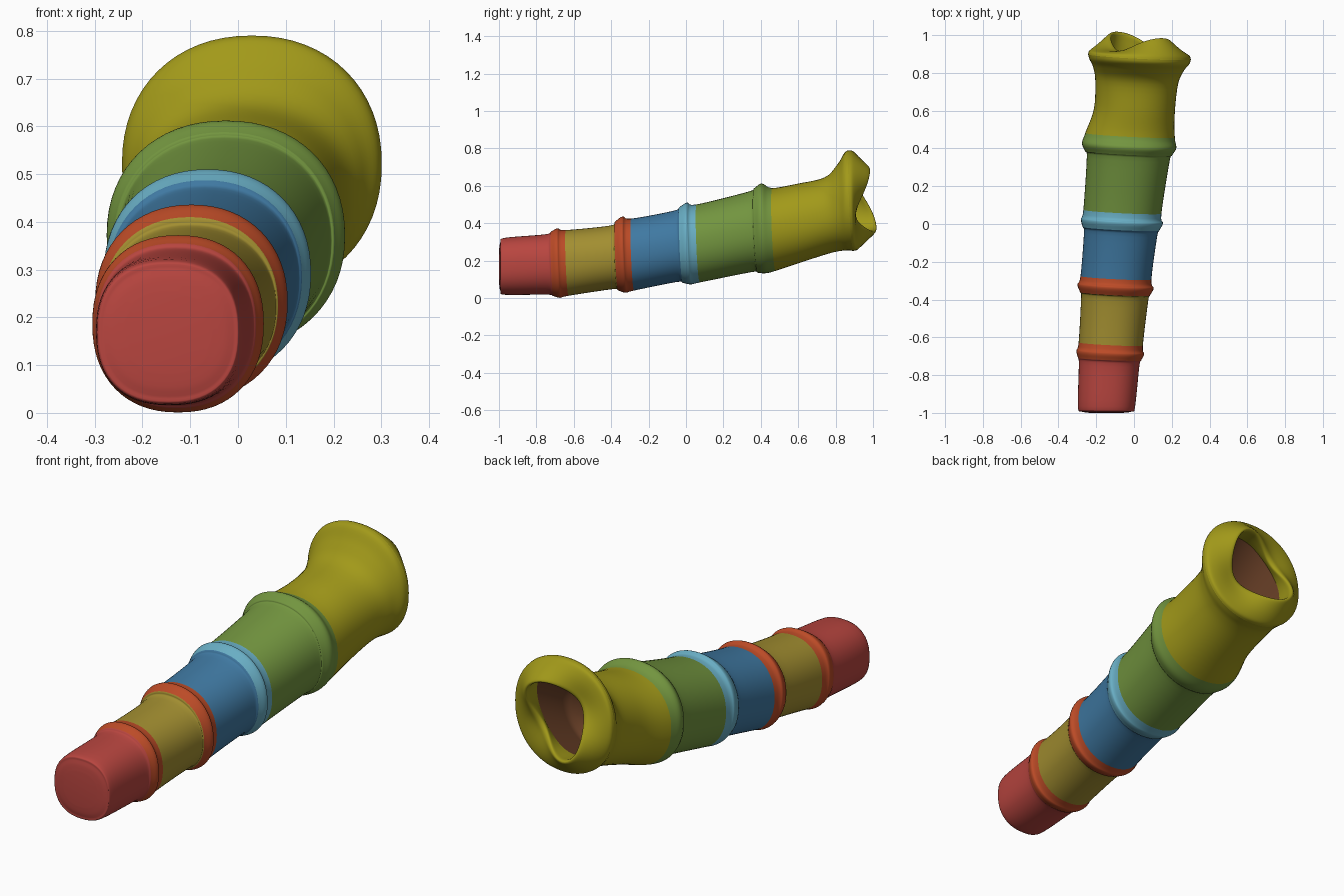
import bpy, bmesh
from math import cos, sin, pi, radians

if "Cube" in bpy.data.objects:
    bpy.data.objects.remove(bpy.data.objects["Cube"])

SEG = 64      # points around each ring
STEPS = 5     # smooth steps between profile rows

# Tube profile: y, left x, right x, bottom z, top z
PROFILE = [
    (-1.00, -.235, -.06, .085, .25),
    (-.992, -.280, -.01, .035, .30),
    (-.965, -.297, .006, .017, .322),
    (-.75, -.292, .028, .018, .340),
    (-.715, -.297, .038, .010, .355),
    (-.68, -.305, .054, .001, .372),
    (-.635, -.293, .047, .012, .363),
    (-.40, -.280, .075, .047, .387),
    (-.37, -.286, .084, .040, .410),
    (-.33, -.299, .104, .028, .436),
    (-.285, -.283, .092, .040, .424),
    (-.06, -.265, .122, .085, .466),
    (-.025, -.272, .134, .081, .487),
    (.015, -.281, .153, .073, .510),
    (.065, -.268, .145, .083, .500),
    (.34, -.250, .188, .138, .568),
    (.375, -.260, .202, .135, .588),
    (.415, -.275, .224, .132, .612),
    (.47, -.258, .216, .145, .588),
    (.60, -.212, .216, .188, .610),
    (.75, -.205, .233, .236, .645),
    (.82, -.217, .262, .252, .715),
    (.86, -.236, .293, .253, .778),
    (.885, -.243, .301, .252, .790),
]


def mix(a, b, t):
    return a + (b - a) * t


def catmull(rows, lo, hi):
    """Smoothly resample rows[lo..hi], using neighbours for the tangents."""
    out = []
    for i in range(lo, hi):
        p = [rows[min(max(j, 0), len(rows) - 1)] for j in range(i - 1, i + 3)]
        for s in range(STEPS):
            t = s / STEPS
            out.append([.5 * (2 * b + (c - a) * t + (2 * a - 5 * b + 4 * c - d) * t * t
                              + (3 * b - a - 3 * c + d) * t ** 3) for a, b, c, d in zip(*p)])
    return out + [list(rows[hi])]


def tube_ring(row):
    """Slightly tilted, rounded cross-section."""
    y, x0, x1, z0, z1 = row
    n = 2 / (2.15 + .5 * max(0, -y - .5))
    lean = min(1, max(0, (y + 1) * 3))
    pts = []
    for k in range(SEG):
        a = 2 * pi * k / SEG
        c, s = cos(a), sin(a)
        dx = (x1 - x0) / 2 * abs(c) ** n * (1 if c > 0 else -1)
        dz = (z1 - z0) / 2 * abs(s) ** n * (1 if s > 0 else -1)
        pts.append(((x0 + x1) / 2 + dx, y - lean * (.05 * dx + .04 * dz), (z0 + z1) / 2 + dz))
    return pts


def lip_ring(row):
    """Blend from the outer rim to the slanted oval opening, with a wavy edge."""
    y, t, wave = row
    pts = []
    for k, (rx, ry, rz) in enumerate(tube_ring(PROFILE[-1])):
        a = 2 * pi * k / SEG
        d = a - radians(52)
        r = 1 / ((cos(d) / .19) ** 2 + (sin(d) / .135) ** 2) ** .5
        pts.append((mix(rx, .03 + r * cos(a), t), y + ry - PROFILE[-1][0] + wave * cos(2 * d),
                    mix(rz, .525 + r * sin(a), t)))
    return pts


def loft(name, rings, color, cap_start=False, cap_end=False):
    bm = bmesh.new()
    vs = [[bm.verts.new(p) for p in r] for r in rings]
    for a, b in zip(vs, vs[1:]):
        for k in range(SEG):
            j = (k + 1) % SEG
            bm.faces.new((a[k], a[j], b[j], b[k]))
    for ring, wanted in ((vs[0][::-1], cap_start), (vs[-1], cap_end)):
        if wanted:
            bm.faces.new(ring)
    for f in bm.faces:
        f.smooth = True
    me = bpy.data.meshes.new(name)
    bm.to_mesh(me)
    bm.free()
    ob = bpy.data.objects.new(name, me)
    bpy.context.collection.objects.link(ob)
    mat = bpy.data.materials.new(name + "_color")
    mat.diffuse_color = (*color, 1)
    mat.use_nodes = True
    mat.node_tree.nodes["Principled BSDF"].inputs["Base Color"].default_value = mat.diffuse_color
    me.materials.append(mat)
    return ob


RED, ORANGE, OLIVE = (.48, .06, .05), (.50, .07, .02), (.36, .27, .03)
BLUE, CYAN, GREEN = (.05, .19, .36), (.14, .42, .55), (.17, .30, .05)
YELLOW, MAROON = (.36, .32, .01), (.14, .05, .02)

# Telescoping tubes and the flared collars between them
PARTS = [
    ("front_tube", 0, 4, RED), ("front_collar", 4, 6, ORANGE),
    ("second_tube", 6, 8, OLIVE), ("second_collar", 8, 10, ORANGE),
    ("third_tube", 10, 12, BLUE), ("third_collar", 12, 14, CYAN),
    ("fourth_tube", 14, 16, GREEN), ("fourth_collar", 16, 18, GREEN),
    ("flared_eyecup", 18, 23, YELLOW),
]
for name, lo, hi, color in PARTS:
    loft(name, [tube_ring(r) for r in catmull(PROFILE, lo, hi)], color, cap_start=(lo == 0))

# Rolled lip of the eyecup: y, blend towards opening, edge wave
LIP = [(.885, 0, 0), (.905, .06, .003), (.928, .35, .018), (.95, .75, .038),
       (.957, .96, .044), (.945, 1.06, .044), (.915, 1.0, .035), (.87, .88, .012)]
loft("eyecup_lip", [lip_ring(r) for r in catmull(LIP, 0, 7)], YELLOW)

# Hollow behind the opening, following the slope of the tube
inner = lip_ring(LIP[-1])
hollow = [[(mix(x, .02 + (x - .03) * .8, t), mix(y, .66, t), mix(z, .42 + (z - .525) * .8, t))
           for x, y, z in inner] for t in (0, .25, .5, .75, 1)]
loft("eyecup_hollow", hollow, MAROON, cap_end=True)
